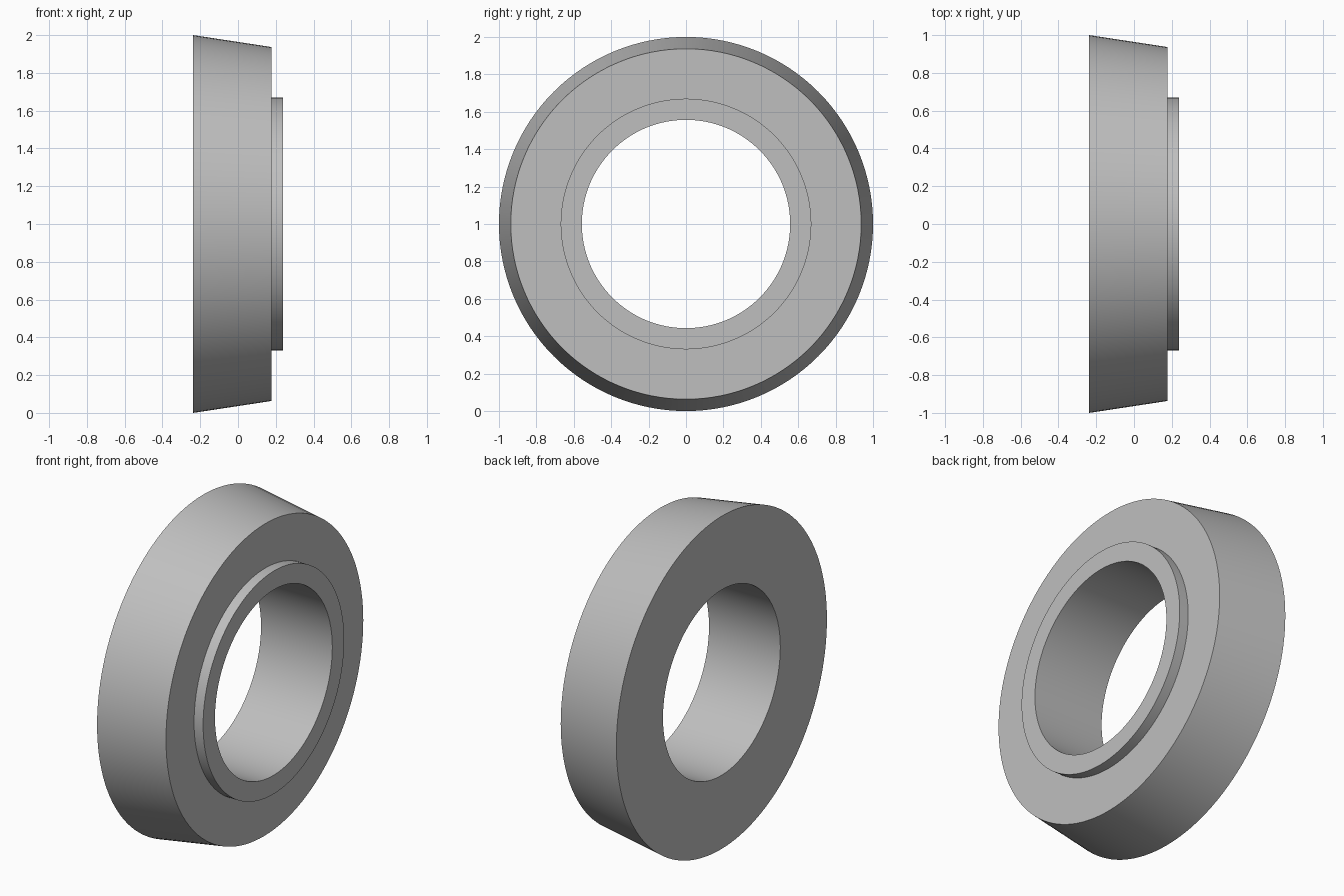
import bpy
import bmesh
from math import tau, radians
from mathutils import Matrix, Vector

cube = bpy.data.objects.get("Cube")
if cube:
    bpy.data.objects.remove(cube, do_unlink=True)

SEGMENTS = 128

# One plain grey for the whole ring
grey = bpy.data.materials.new("plain_grey")
grey.use_nodes = True
colour = (0.52, 0.52, 0.52, 1)
grey.diffuse_color = colour
grey.node_tree.nodes["Principled BSDF"].inputs["Base Color"].default_value = colour


def lathe_x(name, profile, material):
    """Revolve a closed (x, radius) profile about the x axis at height 1."""
    bm = bmesh.new()
    rings = []
    for i in range(SEGMENTS):
        turn = Matrix.Rotation(tau * i / SEGMENTS, 3, "X")
        rings.append([bm.verts.new(turn @ Vector((x, 0, r))) for x, r in profile])
    count = len(profile)
    for i, ring in enumerate(rings):
        following = rings[(i + 1) % SEGMENTS]
        for j in range(count):
            k = (j + 1) % count
            bm.faces.new((ring[j], ring[k], following[k], following[j]))
    bmesh.ops.recalc_face_normals(bm, faces=bm.faces[:])
    mesh = bpy.data.meshes.new(name)
    bm.to_mesh(mesh)
    bm.free()
    mesh.materials.append(material)
    obj = bpy.data.objects.new(name, mesh)
    obj.location.z = 1
    bpy.context.collection.objects.link(obj)
    bpy.ops.object.select_all(action="DESELECT")
    obj.select_set(True)
    bpy.context.view_layer.objects.active = obj
    bpy.ops.object.shade_smooth_by_angle(angle=radians(30))
    return obj


# Tapered ring with a raised collar around the bore
back, shoulder, front = -0.237, 0.177, 0.237
bore, collar, rim_front, rim_back = 0.557, 0.67, 0.937, 1.0
lathe_x("tapered_ring", [
    (back, bore), (back, rim_back), (shoulder, rim_front),
    (shoulder, collar), (front, collar), (front, bore),
], grey)
